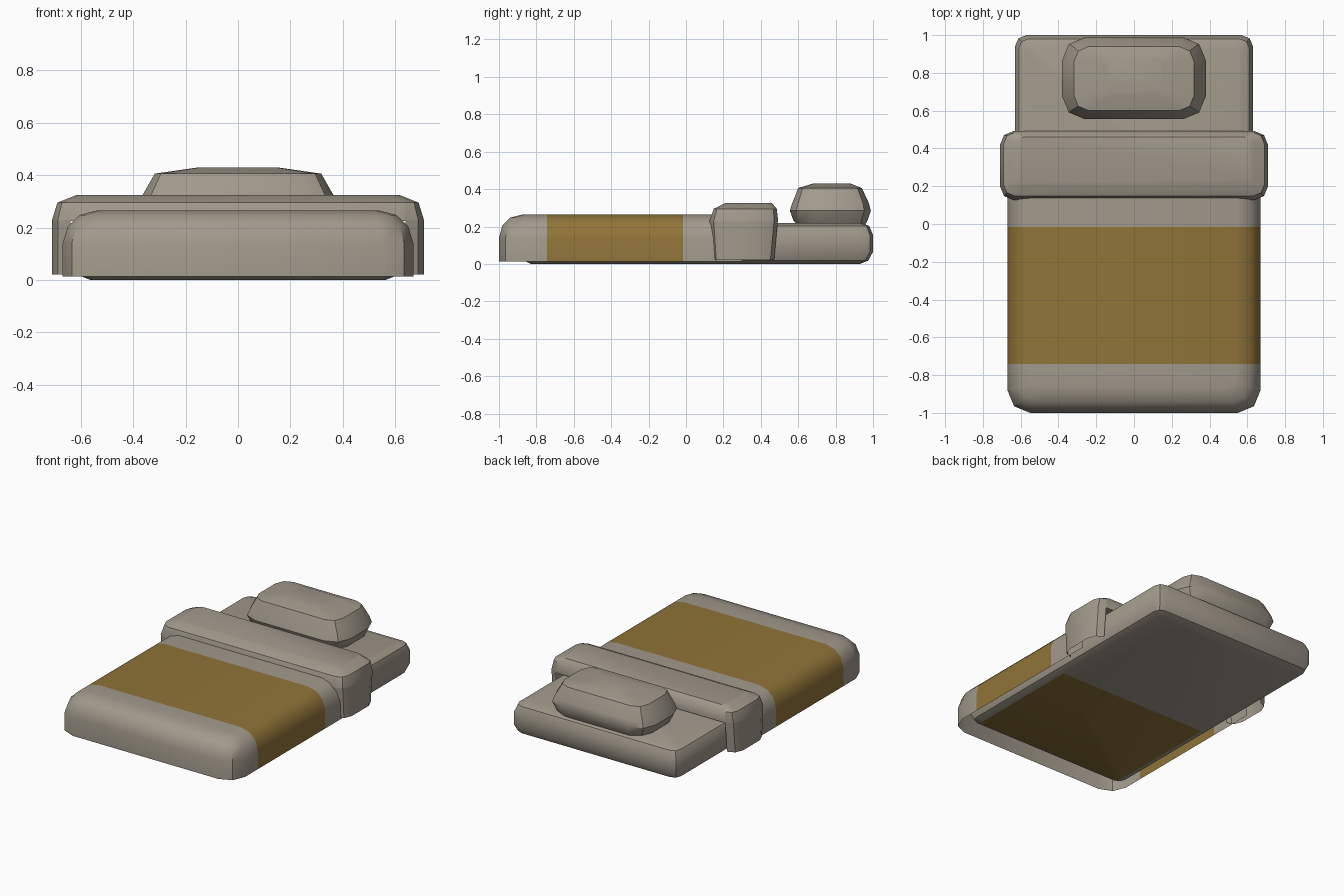
import bpy, bmesh, math

if "Cube" in bpy.data.objects:
    bpy.data.objects.remove(bpy.data.objects["Cube"])


def material(name, rgb):
    m = bpy.data.materials.new(name)
    m.diffuse_color = (*rgb, 1)
    m.use_nodes = True
    m.node_tree.nodes["Principled BSDF"].inputs["Base Color"].default_value = m.diffuse_color
    return m


LINEN = material("linen grey", (0.36, 0.32, 0.262))
STRIPE = material("ochre brown", (0.28, 0.175, 0.04))


def ring(hx, y0, y1, r, seg=2):
    """Rounded rectangle outline with half width hx, from y0 to y1."""
    pts = []
    for i, (cx, cy) in enumerate([(hx - r, y1 - r), (r - hx, y1 - r),
                                  (r - hx, y0 + r), (hx - r, y0 + r)]):
        for k in range(seg + 1):
            a = math.pi / 2 * (i + k / seg)
            pts.append((cx + r * math.cos(a), cy + r * math.sin(a)))
    return pts


def stack(rings, closed):
    """Skin (z, half width, y0, y1, corner radius) rings, capped on top."""
    bm = bmesh.new()
    loops = [[bm.verts.new((x, y, z)) for x, y in ring(hx, y0, y1, r)]
             for z, hx, y0, y1, r in rings]
    n = len(loops[0])
    for a, b in zip(loops, loops[1:]):
        for i in range(n):
            j = (i + 1) % n
            bm.faces.new((a[i], a[j], b[j], b[i]))
    bm.faces.new(loops[-1])
    if closed:
        bm.faces.new(loops[0][::-1])
    return bm


def cut(bm, co, no, clear=False):
    bmesh.ops.bisect_plane(bm, geom=bm.verts[:] + bm.edges[:] + bm.faces[:],
                           plane_co=co, plane_no=no, clear_outer=clear)


def finish(name, bm, angle=35):
    me = bpy.data.meshes.new(name)
    bm.to_mesh(me)
    bm.free()
    me.materials.append(LINEN)
    me.materials.append(STRIPE)
    ob = bpy.data.objects.new(name, me)
    bpy.context.collection.objects.link(ob)
    bpy.ops.object.select_all(action='DESELECT')
    ob.select_set(True)
    bpy.context.view_layer.objects.active = ob
    bpy.ops.object.shade_smooth_by_angle(angle=math.radians(angle))


# Mattress, with the underside brown towards the foot
bm = stack([(0, .565, -.83, .93, .03), (.018, .61, -.865, .975, .05),
            (.065, .63, -.885, 1, .06), (.155, .63, -.885, 1, .06),
            (.203, .61, -.865, .98, .05), (.22, .565, -.82, .935, .03)], True)
cut(bm, (0, -.015, 0), (0, 1, 0))
bm.normal_update()
for f in bm.faces:
    if f.normal.z < -.95 and f.calc_center_median().y < -.015:
        f.material_index = 1
finish("mattress", bm)

# Blanket: open shell with a wide brown band
bm = stack([(.012, .67, -1, .6, .12), (.14, .67, -1, .6, .12),
            (.205, .65, -.982, .58, .11), (.248, .605, -.94, .54, .08),
            (.265, .54, -.87, .48, .05)], False)
cut(bm, (0, .3, 0), (0, 1, 0), clear=True)
for y in (-.015, -.742):
    cut(bm, (0, y, 0), (0, 1, 0))
for f in bm.faces:
    if -.742 < f.calc_center_median().y < -.015:
        f.material_index = 1
finish("blanket", bm)

# Folded blanket edge: open shell with an opening for the mattress
bm = stack([(.02, .71, .14, .473, .075), (.23, .71, .126, .493, .075),
            (.295, .69, .148, .485, .06), (.325, .615, .21, .46, .03)], False)
for s in (-1, 1):
    cut(bm, (s * .64, 0, 0), (1, 0, 0))
cut(bm, (0, 0, .225), (0, 0, 1))
hole = [f for f in bm.faces
        if abs(f.calc_center_median().x) < .64 and f.calc_center_median().z < .225]
bmesh.ops.delete(bm, geom=hole, context='FACES')
finish("blanket_fold", bm)

# Pillow
bm = stack([(.205, .335, .60, .955, .09), (.23, .355, .575, .97, .11),
            (.285, .38, .555, .988, .12), (.325, .364, .568, .978, .11),
            (.406, .318, .60, .94, .08), (.43, .15, .68, .88, .03)], True)
finish("pillow", bm)
